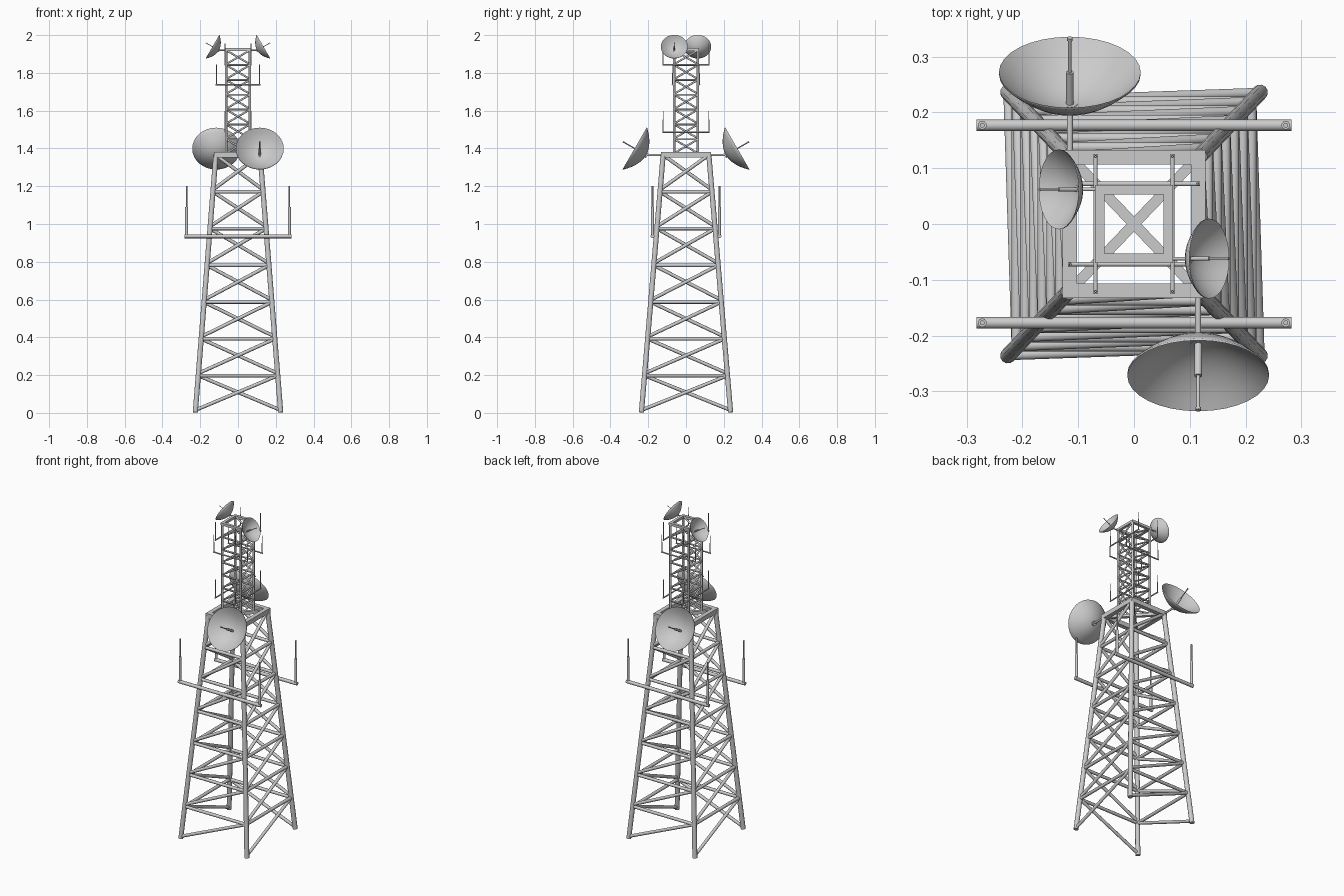
import bpy, bmesh, math
from mathutils import Vector, Matrix

if "Cube" in bpy.data.objects:
    bpy.data.objects.remove(bpy.data.objects["Cube"])

def finish(bm, name, smooth=True):
    bmesh.ops.recalc_face_normals(bm, faces=bm.faces)
    me = bpy.data.meshes.new(name)
    bm.to_mesh(me)
    bm.free()
    ob = bpy.data.objects.new(name, me)
    bpy.context.collection.objects.link(ob)
    if smooth:
        bpy.ops.object.select_all(action='DESELECT')
        ob.select_set(True)
        bpy.context.view_layer.objects.active = ob
        bpy.ops.object.shade_smooth_by_angle(angle=math.radians(50))
    return ob

def rod(bm, a, b, r, sides=10):
    a, b = Vector(a), Vector(b)
    d = b - a
    m = Matrix.Translation((a + b) / 2) @ d.to_track_quat('Z', 'Y').to_matrix().to_4x4()
    bmesh.ops.create_cone(bm, cap_ends=True, segments=sides, radius1=r, radius2=r,
                          depth=d.length, matrix=m)

def box(bm, c, s, turn=0):
    m = Matrix.Translation(c) @ Matrix.Rotation(turn, 4, 'Z') @ Matrix.Diagonal((*s, 1))
    bmesh.ops.create_cube(bm, size=1, matrix=m)

CORNERS = [(-1, -1), (1, -1), (1, 1), (-1, 1)]

def lattice(name, base, top, z0, z1, bays, leg_r, rod_r):
    """Four legs, a ring of rods per bay and one diagonal on each face."""
    def pt(i, k):
        t = k / bays
        sx, sy = CORNERS[i % 4]
        return Vector((sx * (base[0] + (top[0] - base[0]) * t),
                       sy * (base[1] + (top[1] - base[1]) * t), z0 + (z1 - z0) * t))
    legs, rings, braces = bmesh.new(), bmesh.new(), bmesh.new()
    for i in range(4):
        rod(legs, pt(i, 0), pt(i, bays), leg_r, 12)
        for k in range(bays):
            rod(braces, pt(i, k + 0.06), pt(i + 1, k + 1), rod_r)
            if k:
                rod(rings, pt(i, k), pt(i + 1, k), rod_r)
    finish(legs, name + "_legs")
    finish(rings, name + "_ring_rods")
    finish(braces, name + "_diagonal_braces")

def frame(name, hx, hy, z, w, h):
    bm = bmesh.new()
    for s in (-1, 1):
        box(bm, (0, s * (hy - w / 2), z), (2 * hx, w, h))
        box(bm, (s * (hx - w / 2), 0, z), (w, 2 * (hy - w), h))
    finish(bm, name, False)

# lower tower and upper mast
lattice("tower", (0.226, 0.236), (0.117, 0.121), 0.003, 1.365, 7, 0.014, 0.0095)
lattice("mast", (0.063, 0.063), (0.063, 0.063), 1.37, 1.92, 7, 0.0065, 0.005)
frame("tower_top_frame", 0.128, 0.133, 1.366, 0.026, 0.028)
frame("mast_top_frame", 0.07, 0.07, 1.923, 0.017, 0.015)

# crossed beams inside the tower top
bm = bmesh.new()
ang = math.atan2(0.12, 0.115)
for s in (-1, 1):
    box(bm, (0, 0, 1.364), (0.31, 0.019, 0.018 + 0.001 * s), s * ang)
finish(bm, "tower_top_cross_beams", False)

# dishes: bowl, feed and mounting arm, all aimed 30 degrees upward
def dish(name, centre, heading, r, arm):
    depth, n, t = r * 0.52, 32, r * 0.03
    prof = [(r * k / 8, -depth * (1 - (k / 8) ** 2)) for k in range(9)]
    loop = prof + [(x, z - t) for x, z in reversed(prof)]
    bm = bmesh.new()
    vs = [bm.verts.new((x, 0, z)) for x, z in loop]
    es = [bm.edges.new(p) for p in zip(vs, vs[1:])]
    bmesh.ops.spin(bm, geom=vs + es, cent=(0, 0, 0), axis=(0, 0, 1),
                   angle=math.tau, steps=n, use_duplicate=False)
    bmesh.ops.remove_doubles(bm, verts=bm.verts, dist=1e-5)
    aim = Vector((heading[0] * 0.866, heading[1] * 0.866, 0.5))
    m = Matrix.Translation(centre) @ aim.to_track_quat('Z', 'Y').to_matrix().to_4x4()
    bm.transform(m)
    finish(bm, name)
    bm = bmesh.new()
    rod(bm, m @ Vector((0, 0, -depth)), m @ Vector((0, 0, 0)), r * 0.055)
    rod(bm, m @ Vector((0, 0, 0)), m @ Vector((0, 0, r * 0.56)), r * 0.026)
    rod(bm, m @ Vector((0, 0, r * 0.52)), m @ Vector((0, 0, r * 0.56)), r * 0.04)
    finish(bm, name + "_feed")
    bm = bmesh.new()
    tip = m @ Vector((0, 0, -depth - t))
    h = Vector((*heading, 0))
    rod(bm, tip - h * arm, tip + h * 0.05 * r, r * 0.045)
    rod(bm, tip - aim * r * 0.06, tip + aim * r * 0.04, r * 0.11, 12)
    finish(bm, name + "_arm")

for s, side in ((1, "front"), (-1, "back")):
    dish(side + "_large_dish", (0.115 * s, -0.272 * s, 1.40), (0, -s), 0.127, 0.09)
    dish(side + "_small_dish", (0.135 * s, -0.062 * s, 1.939), (s, 0), 0.0715, 0.035)

# whip antennas on cross bars
def antenna_bar(name, axis, off, z, half, inset, r, mid, top):
    def p(u, zz):
        return (u, off, zz) if axis == 'x' else (off, u, zz)
    bm = bmesh.new()
    rod(bm, p(-half, z), p(half, z), r)
    for s in (-1, 1):
        u = s * (half - inset)
        rod(bm, p(u, z), p(u, mid), r * 0.75)
        rod(bm, p(u, mid), p(u, top), r * 0.42)
    finish(bm, name)

for s, side in ((1, "back"), (-1, "front")):
    antenna_bar(side + "_lower_antennas", 'x', 0.177 * s, 0.935, 0.282, 0.01,
                0.0105, 1.09, 1.20)
    antenna_bar(side + "_mast_antennas", 'x', 0.072 * s, 1.738, 0.118, 0.004,
                0.004, 1.80, 1.845)
for s, side in ((1, "right"), (-1, "left")):
    for z, lvl in ((1.487, "low"), (1.843, "high")):
        antenna_bar(f"{side}_{lvl}_mast_antennas", 'y', 0.069 * s, z, 0.125, 0.004,
                    0.004, z + 0.065, z + 0.112)
